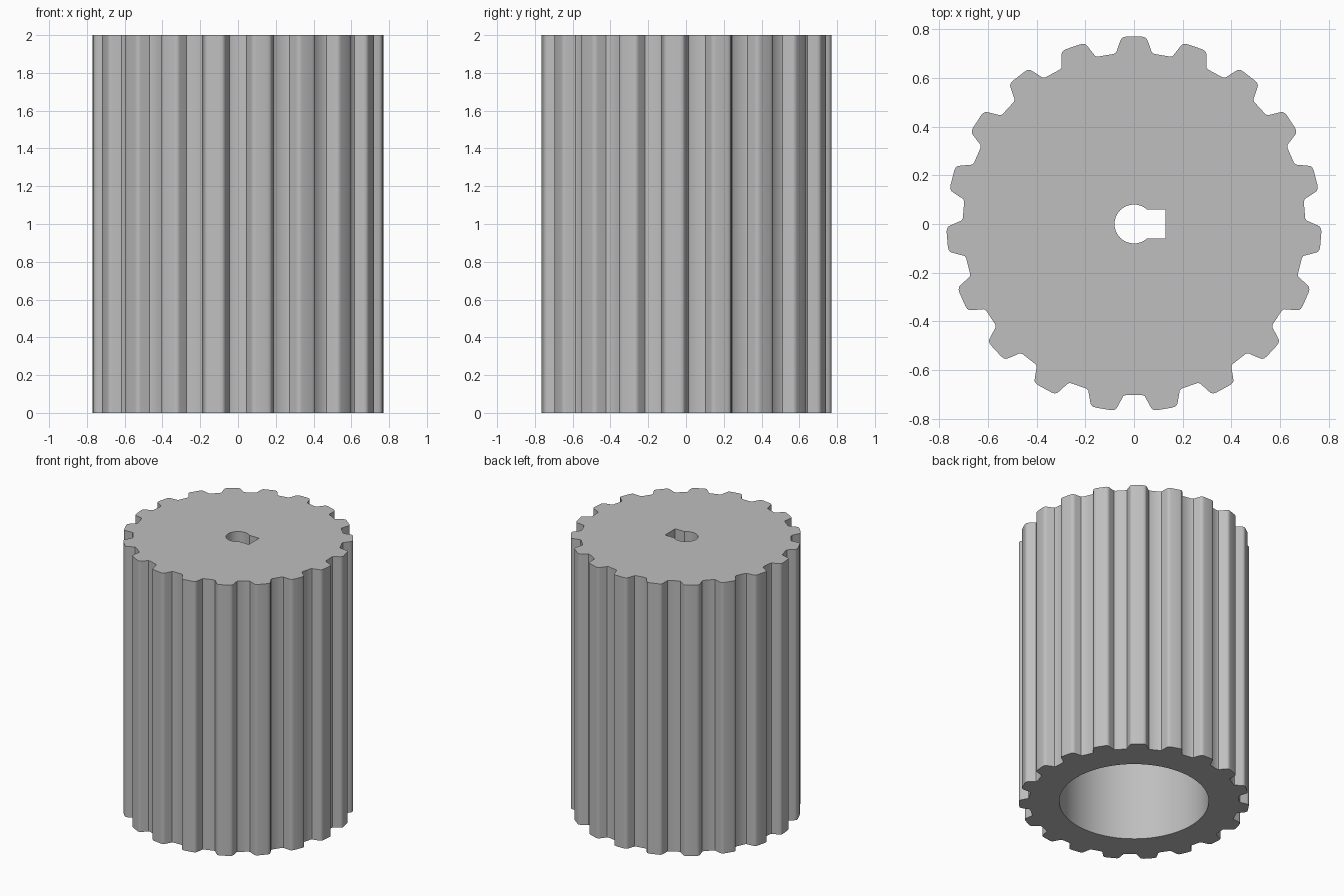
import bpy, bmesh, math
from mathutils import Matrix, Vector

cube = bpy.data.objects.get("Cube")
if cube:
    bpy.data.objects.remove(cube)

HEIGHT, TEETH = 2.0, 19
BORE_RADIUS, BORE_DEPTH = 0.5, 1.6
SHAFT_RADIUS, KEY_HALF, KEY_END = 0.08, 0.06, 0.13

steel = bpy.data.materials.new("light_grey_metal")
steel.use_nodes = True
GREY = (0.52, 0.52, 0.52, 1)
steel.diffuse_color = GREY
steel.node_tree.nodes["Principled BSDF"].inputs["Base Color"].default_value = GREY


def prism(name, outline, z0, z1):
    """Extrude a closed outline between two heights."""
    bm = bmesh.new()
    base = bm.faces.new([bm.verts.new((x, y, z0)) for x, y in outline])
    top = bmesh.ops.extrude_face_region(bm, geom=[base])["geom"]
    verts = [v for v in top if isinstance(v, bmesh.types.BMVert)]
    bmesh.ops.translate(bm, verts=verts, vec=(0, 0, z1 - z0))
    bmesh.ops.recalc_face_normals(bm, faces=bm.faces)
    mesh = bpy.data.meshes.new(name)
    bm.to_mesh(mesh)
    bm.free()
    mesh.materials.append(steel)
    obj = bpy.data.objects.new(name, mesh)
    bpy.context.collection.objects.link(obj)
    return obj


def arc(radius, start, end, count):
    return [(radius * math.cos(start + (end - start) * i / count),
             radius * math.sin(start + (end - start) * i / count))
            for i in range(count + 1)]


# Toothed outline: half a tooth mirrored, then repeated round the axis
half = [(0.082, 0.699), (0.073, 0.705), (0.057, 0.751), (0.052, 0.762),
        (0.043, 0.768), (0.03, 0.77)]
tooth = half + [(-x, y) for x, y in reversed(half)]
outline = []
for k in range(TEETH):
    turn = Matrix.Rotation(k * math.tau / TEETH, 2)
    outline += [tuple(turn @ Vector(p)) for p in tooth]
gear = prism("gear_body", outline, 0, HEIGHT)

# Wide bore from below, keyed shaft hole through the closed top
bore = prism("bore_cutter", arc(BORE_RADIUS, 0, math.tau, 96)[:-1], -0.1, BORE_DEPTH)
key_angle = math.asin(KEY_HALF / SHAFT_RADIUS)
keyhole = arc(SHAFT_RADIUS, key_angle, math.tau - key_angle, 40)
keyhole += [(KEY_END, -KEY_HALF), (KEY_END, KEY_HALF)]
shaft = prism("shaft_cutter", keyhole, BORE_DEPTH - 0.1, HEIGHT + 0.1)

bpy.ops.object.select_all(action="DESELECT")
gear.select_set(True)
bpy.context.view_layer.objects.active = gear
for cutter in (bore, shaft):
    cutter.hide_render = True
    cut = gear.modifiers.new("cut", "BOOLEAN")
    cut.operation, cut.solver, cut.object = "DIFFERENCE", "EXACT", cutter
    bpy.ops.object.modifier_apply(modifier=cut.name)
    bpy.data.objects.remove(cutter)

bpy.ops.object.shade_smooth_by_angle(angle=math.radians(35))
